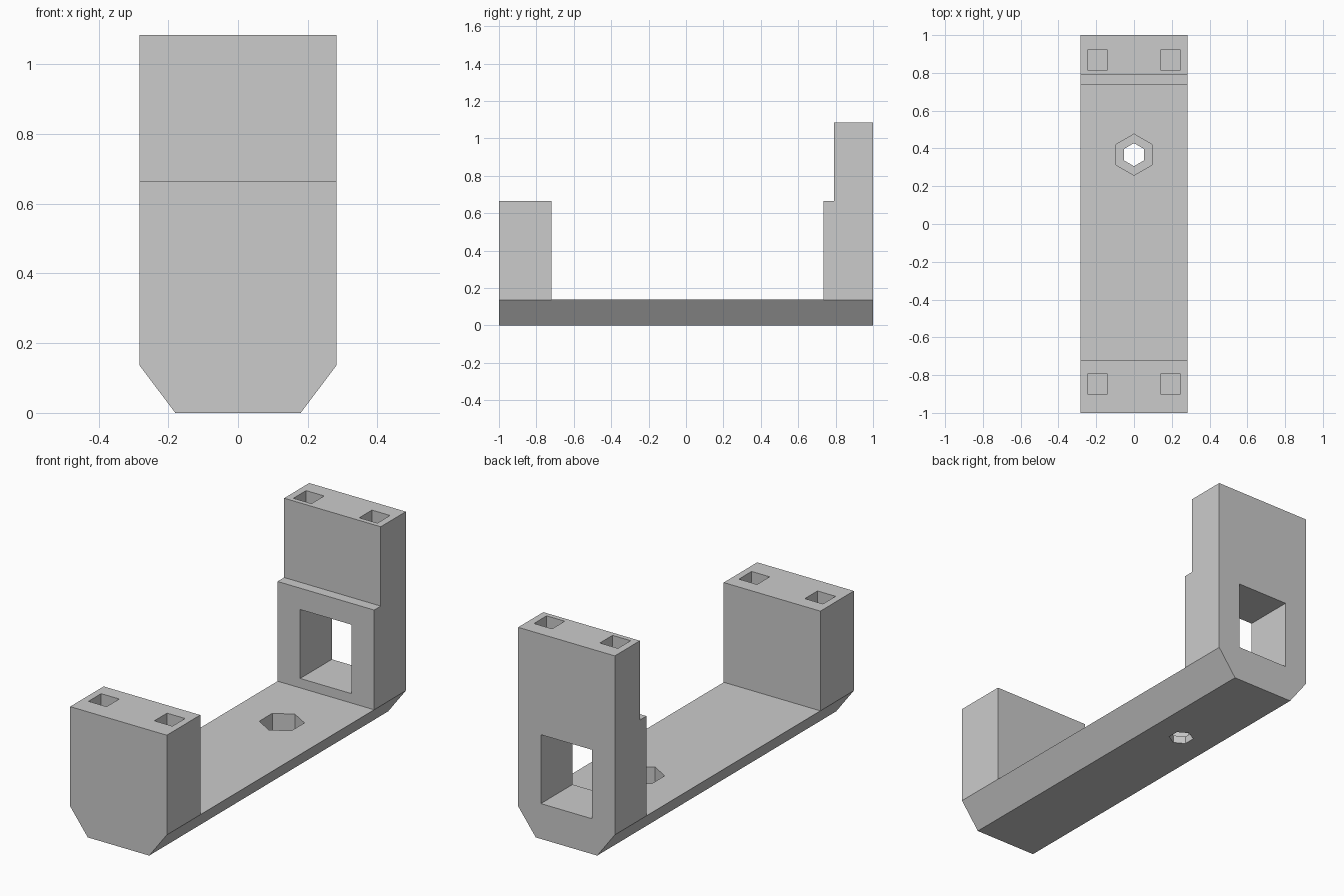
import bpy
import bmesh
import math
from mathutils import Vector

default = bpy.data.objects.get("Cube")
if default:
    bpy.data.objects.remove(default, do_unlink=True)

HALF_W, FOOT_W = 0.283, 0.18
BASE_TOP, STEP_TOP, BACK_TOP = 0.137, 0.665, 1.085

grey = bpy.data.materials.new("plain grey")
grey.use_nodes = True
color = (0.6, 0.6, 0.6, 1)
grey.diffuse_color = color
grey.node_tree.nodes["Principled BSDF"].inputs["Base Color"].default_value = color


def prism(name, outline, travel, trim=()):
    """Extrude a closed outline along travel, then slice off the trim planes."""
    bm = bmesh.new()
    face = bm.faces.new([bm.verts.new(p) for p in outline])
    new = bmesh.ops.extrude_face_region(bm, geom=[face], use_keep_orig=True)["geom"]
    bmesh.ops.translate(bm, verts=[v for v in new if isinstance(v, bmesh.types.BMVert)],
                        vec=Vector(travel))
    for point, normal in trim:
        cut = bmesh.ops.bisect_plane(bm, geom=bm.verts[:] + bm.edges[:] + bm.faces[:],
                                     plane_co=point, plane_no=normal, clear_outer=True)
        rim = [e for e in cut["geom_cut"] if isinstance(e, bmesh.types.BMEdge)]
        bmesh.ops.holes_fill(bm, edges=rim, sides=0)
    bmesh.ops.recalc_face_normals(bm, faces=bm.faces[:])
    mesh = bpy.data.meshes.new(name)
    bm.to_mesh(mesh)
    bm.free()
    mesh.materials.append(grey)
    obj = bpy.data.objects.new(name, mesh)
    bpy.context.collection.objects.link(obj)
    return obj


def box(name, x0, x1, y0, y1, z0, z1):
    corners = [(x0, y0, z0), (x1, y0, z0), (x1, y1, z0), (x0, y1, z0)]
    return prism(name, corners, (0, 0, z1 - z0))


def hexagon(name, radius, y, z0, z1):
    angles = [math.radians(30 + 60 * i) for i in range(6)]
    ring = [(radius * math.cos(a), y + radius * math.sin(a), z0) for a in angles]
    return prism(name, ring, (0, 0, z1 - z0))


# Bracket body: side profile with two posts, lower long edges sliced off
side = [(-1, 0), (1, 0), (1, BACK_TOP), (0.79, BACK_TOP), (0.79, STEP_TOP),
        (0.735, STEP_TOP), (0.735, BASE_TOP), (-0.72, BASE_TOP),
        (-0.72, STEP_TOP), (-1, STEP_TOP)]
slope = HALF_W - FOOT_W
chamfers = [((s * FOOT_W, 0, 0), (s * BASE_TOP, 0, -slope)) for s in (-1, 1)]
body = prism("bracket_body", [(-HALF_W, y, z) for y, z in side],
             (2 * HALF_W, 0, 0), chamfers)

# Cutters: window in the back post, nut pocket, bolt hole, post sockets
cutters = [
    box("window_cutter", -0.15, 0.15, 0.6, 1.1, 0.187, 0.552),
    hexagon("nut_pocket_cutter", 0.109, 0.367, 0.04, 0.16),
    hexagon("bolt_hole_cutter", 0.061, 0.367, -0.1, 0.1),
]
for x in (-0.193, 0.193):
    for y, top in ((-0.847, STEP_TOP), (0.868, BACK_TOP)):
        cutters.append(box("socket_cutter", x - 0.053, x + 0.053,
                           y - 0.053, y + 0.053, top - 0.3, top + 0.1))

bpy.context.view_layer.objects.active = body
for cutter in cutters:
    cutter.hide_render = True
    mod = body.modifiers.new(cutter.name, "BOOLEAN")
    mod.operation = "DIFFERENCE"
    mod.solver = "EXACT"
    mod.object = cutter
    bpy.ops.object.modifier_apply(modifier=mod.name)
    bpy.data.objects.remove(cutter, do_unlink=True)
